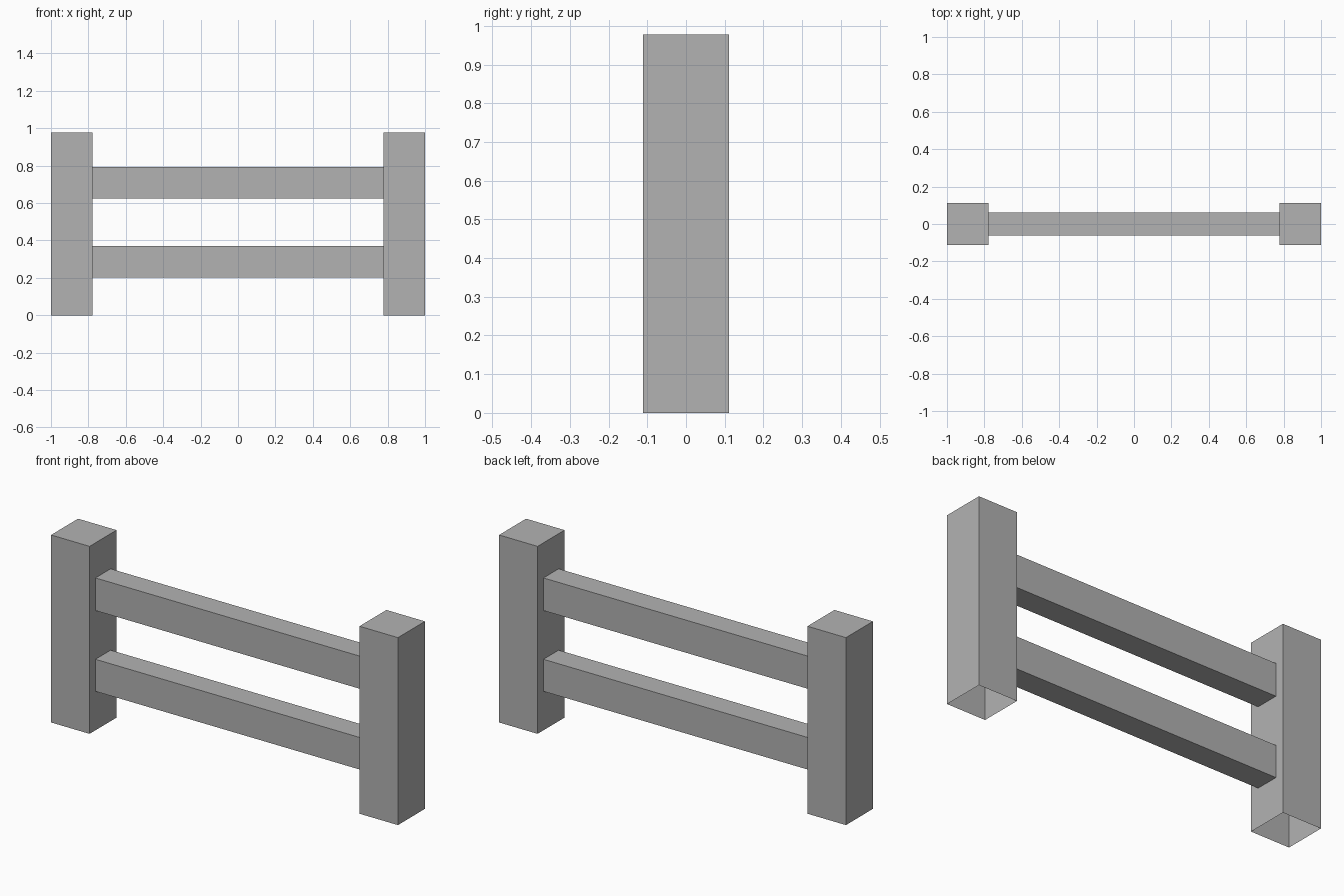
import bpy
import bmesh
from mathutils import Vector

cube = bpy.data.objects.get("Cube")
if cube:
    bpy.data.objects.remove(cube, do_unlink=True)

grey = bpy.data.materials.new("plain_grey")
grey.use_nodes = True
colour = (0.448, 0.448, 0.448, 1)
grey.diffuse_color = colour
grey.node_tree.nodes["Principled BSDF"].inputs["Base Color"].default_value = colour


def box(name, low, high, open_sides):
    """Box between two corners, without the faces that point along open_sides."""
    low, high = Vector(low), Vector(high)
    bm = bmesh.new()
    bmesh.ops.create_cube(bm, size=1)
    for v in bm.verts:
        v.co = (low + high) / 2 + v.co * (high - low)
    bm.normal_update()
    gone = [f for f in bm.faces
            if any(f.normal.dot(Vector(d)) > 0.9 for d in open_sides)]
    bmesh.ops.delete(bm, geom=gone, context='FACES')
    mesh = bpy.data.meshes.new(name)
    bm.to_mesh(mesh)
    bm.free()
    mesh.materials.append(grey)
    obj = bpy.data.objects.new(name, mesh)
    bpy.context.collection.objects.link(obj)
    return obj


height, inner, post_y, rail_y = 0.977, 0.778, 0.111, 0.0625

# Square posts, hollow underneath
for side, x0, x1 in (("left", inner, 1), ("right", -1, -inner)):
    box(side + "_post", (x0, -post_y, 0), (x1, post_y, height), [(0, 0, -1)])

# Rails spanning between the posts, which cover the open rail ends
for level, z0, z1 in (("lower", 0.203, 0.37), ("upper", 0.624, 0.794)):
    box(level + "_rail", (-inner, -rail_y, z0), (inner, rail_y, z1),
        [(1, 0, 0), (-1, 0, 0)])
